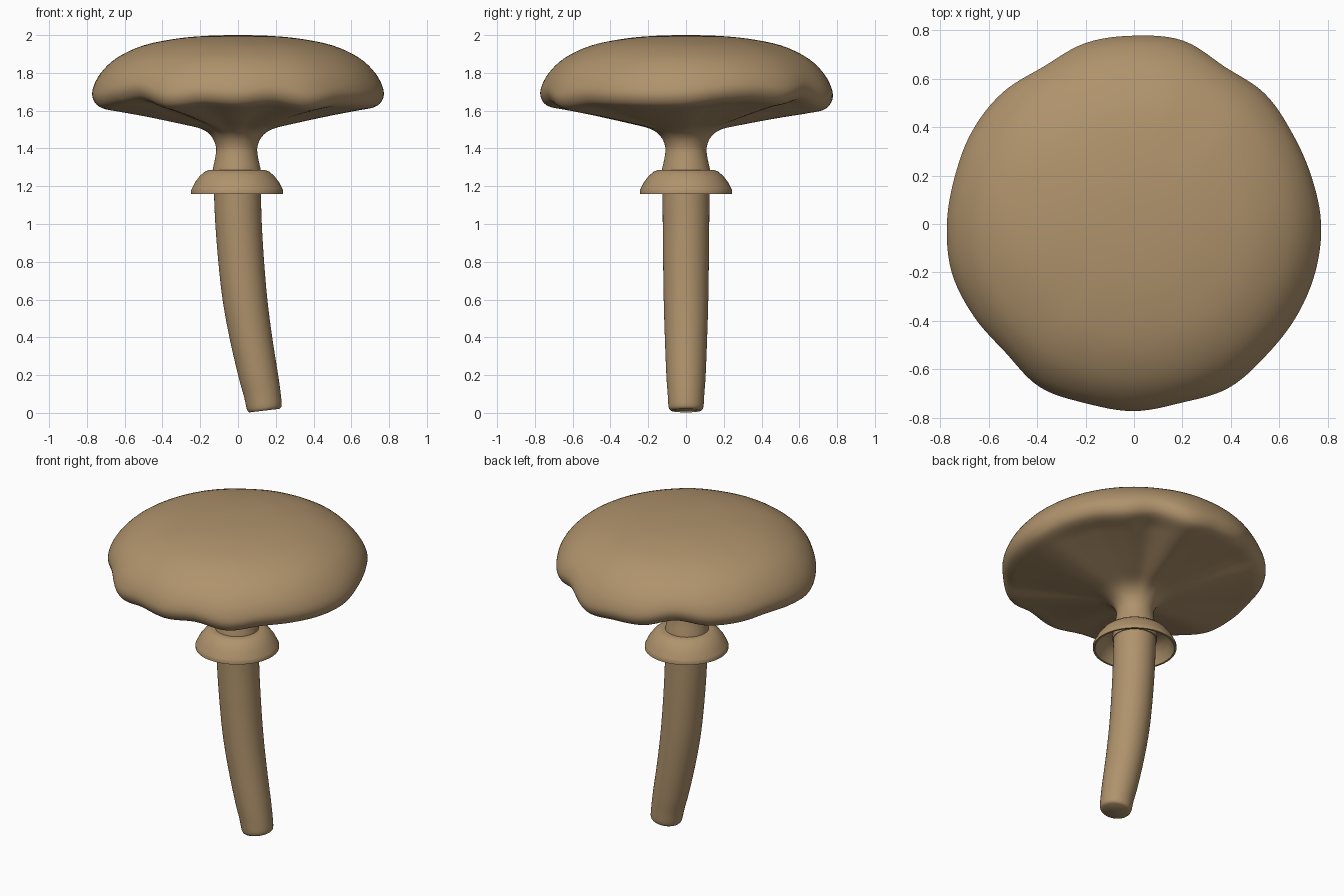
import bpy, bmesh, math

if "Cube" in bpy.data.objects:
    bpy.data.objects.remove(bpy.data.objects["Cube"])

SEG = 144
mat = bpy.data.materials.new("mushroom_tan")
mat.diffuse_color = (0.43, 0.29, 0.15, 1)
mat.use_nodes = True
mat.node_tree.nodes["Principled BSDF"].inputs["Base Color"].default_value = mat.diffuse_color


def catmull(p0, p1, p2, p3, t):
    return 0.5 * (2 * p1 + (p2 - p0) * t + (2 * p0 - 5 * p1 + 4 * p2 - p3) * t * t
                  + (3 * p1 - p0 - 3 * p2 + p3) * t ** 3)


def smooth_path(pts, n=4):
    """Smooth open path through 2D or 3D points."""
    out, last = [], len(pts) - 1
    for i in range(last):
        q = [pts[max(0, min(last, i + k))] for k in (-1, 0, 1, 2)]
        for j in range(n):
            out.append(tuple(catmull(*c, j / n) for c in zip(*q)))
    return out + [pts[-1]]


def build(name, rings, seg, close_start=False, close_end=False, angle=40):
    """Skin a list of rings (each a list of points)."""
    bm = bmesh.new()
    rows = [[bm.verts.new(p) for p in ring] for ring in rings]
    for a, b in zip(rows, rows[1:]):
        for i in range(seg):
            j = (i + 1) % seg
            bm.faces.new((a[i], a[j], b[j], b[i]))
    if close_start:
        bm.faces.new(rows[0])
    if close_end:
        bm.faces.new(rows[-1])
    bmesh.ops.recalc_face_normals(bm, faces=bm.faces)
    me = bpy.data.meshes.new(name)
    bm.to_mesh(me)
    bm.free()
    me.materials.append(mat)
    ob = bpy.data.objects.new(name, me)
    bpy.context.collection.objects.link(ob)
    bpy.ops.object.select_all(action='DESELECT')
    ob.select_set(True)
    bpy.context.view_layer.objects.active = ob
    bpy.ops.object.shade_smooth_by_angle(angle=math.radians(angle))
    return ob


# Wavy cap outline: rim radius every 15 degrees from +x
rim = [.767, .753, .748, .757, .744, .778, .772, .768, .744, .762, .765, .760,
       .767, .773, .758, .745, .772, .761, .767, .758, .776, .764, .766, .769]


def rim_radius(a):
    f = a / math.tau * len(rim)
    i = int(f)
    return catmull(*(rim[(i + k) % len(rim)] for k in (-1, 0, 1, 2)), f - i)


# Cap with gill underside flowing into the upper stem
cap_profile = smooth_path([
    (.004, 2.0), (.15, 1.997), (.32, 1.982), (.5, 1.945), (.64, 1.88), (.725, 1.80),
    (.765, 1.72), (.76, 1.665), (.72, 1.628), (.62, 1.608), (.48, 1.578), (.3, 1.535),
    (.19, 1.505), (.135, 1.465), (.110, 1.41), (.112, 1.36), (.128, 1.28), (.13, 1.22)])
rings = []
for r, z in cap_profile:
    w = max(0, min(1, (r - .12) / .5))
    shift = -.007 * max(0, min(1, (1.6 - z) / .15))
    droop = max(0, min(1, (1.95 - z) / .25)) * w
    ring = []
    for i in range(SEG):
        a = math.tau * i / SEG
        d = rim_radius(a) - .763
        rr = r * (1 + w * d / .763)
        ring.append((rr * math.cos(a) + shift, rr * math.sin(a), z - droop * d * 1.6))
    rings.append(ring)
build("cap", rings, SEG, True, True, 70)


# Curved lower stem: x centre, z, radius
path = smooth_path([(.139, .012, .08), (.139, .03, .092), (.128, .1, .097), (.107, .2, .104),
                    (.068, .4, .112), (.037, .6, .118), (.017, .8, .121),
                    (.003, 1.0, .123), (-.003, 1.16, .124), (-.006, 1.26, .124)])
N = 48
stem = []
for k, (x, z, r) in enumerate(path):
    tilt = 0.12 * max(0, 1 - z / .9)  # cross-sections lean with the bend
    stem.append([(x + r * math.cos(math.tau * i / N), r * math.sin(math.tau * i / N),
                  max(0, z + tilt * r * math.cos(math.tau * i / N))) for i in range(N)])
build("stem", stem, N, True, True, 50)

# Hollow flared ring around the stem
collar = [(.12, 1.285), (.150, 1.285), (.168, 1.279), (.197, 1.255), (.222, 1.222), (.239, 1.188),
          (.244, 1.178), (.244, 1.160), (.232, 1.160), (.226, 1.178), (.208, 1.215),
          (.185, 1.245), (.155, 1.265), (.12, 1.268)]
build("stem_ring", [[(r * math.cos(math.tau * i / 64) - .005, r * math.sin(math.tau * i / 64), z)
                     for i in range(64)] for r, z in collar], 64)
